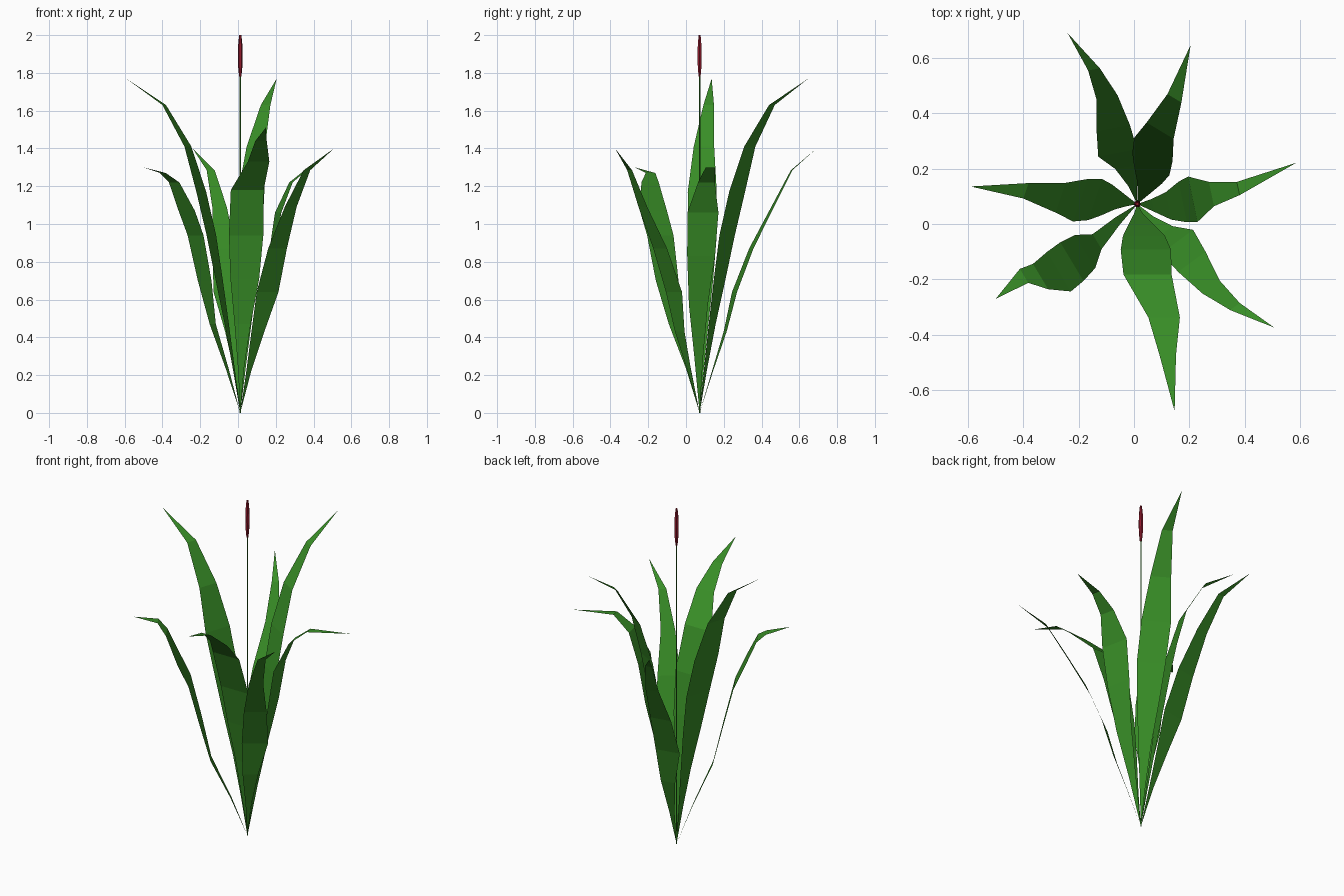
import bpy, bmesh
from math import cos, sin, radians, pi

if "Cube" in bpy.data.objects:
    bpy.data.objects.remove(bpy.data.objects["Cube"])

CX, CY = 0.012, 0.072   # root of the plant


def material(name, rgb):
    m = bpy.data.materials.new(name)
    m.diffuse_color = (*rgb, 1)
    m.use_nodes = True
    m.node_tree.nodes["Principled BSDF"].inputs["Base Color"].default_value = m.diffuse_color
    return m


GREEN = material("leaf_green", (0.04, 0.27, 0.02))
RED = material("spike_red", (0.28, 0.01, 0.025))


def finish(name, bm, mat):
    me = bpy.data.meshes.new(name)
    bm.to_mesh(me)
    bm.free()
    me.materials.append(mat)
    ob = bpy.data.objects.new(name, me)
    bpy.context.collection.objects.link(ob)


def leaf(name, angle, rows, tip):
    """Flat folded blade; rows are (reach, height, side a, side b)."""
    a = radians(angle)
    bm = bmesh.new()

    def vert(r, z, t):
        return bm.verts.new((CX + r * cos(a) - t * sin(a),
                             CY + r * sin(a) + t * cos(a), z))

    pairs = [(vert(r, z, t0), vert(r, z, t1)) for r, z, t0, t1 in rows]
    bm.faces.new((vert(0, 0, 0), *pairs[0]))
    for p, q in zip(pairs, pairs[1:]):
        bm.faces.new((p[0], p[1], q[1], q[0]))
    bm.faces.new((pairs[-1][1], pairs[-1][0], vert(*tip)))
    finish(name, bm, GREEN)


def lathe(name, profile, sides, mat):
    """Closed turned shape from (radius, height) points."""
    bm = bmesh.new()
    rings = [[bm.verts.new((CX + r * cos(2 * pi * i / sides),
                            CY + r * sin(2 * pi * i / sides), z))
              for i in range(sides)] for r, z in profile]
    for lo, hi in zip(rings, rings[1:]):
        for i in range(sides):
            j = (i + 1) % sides
            bm.faces.new((lo[i], lo[j], hi[j], hi[i]))
    bm.faces.new(rings[0][::-1])
    bm.faces.new(rings[-1])
    finish(name, bm, mat)


# Tall upright blades
tall = [(.035, .235, -.012, .02), (.072, .47, -.025, .045), (.11, .70, -.038, .08),
        (.15, .94, -.045, .112), (.20, 1.17, -.028, .134), (.27, 1.41, .01, .124),
        (.397, 1.63, .054, .113)]
for i, ang in enumerate((58.8, 161.3)):
    leaf(f"tall_leaf_{i + 1}", ang, tall, (.592, 1.77, .133))

# Wide spreading blades
spread = [(.07, .22, -.012, .02), (.14, .43, -.03, .055), (.195, .64, -.036, .107),
          (.285, .87, -.027, .096), (.40, 1.09, -.003, .075), (.508, 1.285, .042, .085)]
for i, ang in enumerate((100.7, -53.5)):
    leaf(f"spreading_leaf_{i + 1}", ang, spread, (.655, 1.40, .133))

# Front arching blade
leaf("front_leaf", -90,
     [(.035, .235, -.012, .02), (.07, .47, -.03, .055), (.115, .71, -.052, .10),
      (.165, .94, -.06, .122), (.255, 1.18, -.05, .124), (.41, 1.33, .04, .154),
      (.545, 1.44, .08, .14)], (.75, 1.51, .135))

# Right blade, bent flat at the end
leaf("right_leaf", 11.5,
     [(.055, .30, -.04, .008), (.11, .57, -.08, .022), (.163, .83, -.10, .05),
      (.20, 1.06, -.107, .061), (.27, 1.22, -.063, .027), (.369, 1.30, -.042, .007)],
     (.594, 1.30, .032))

# Left blade, drooping outward
leaf("left_leaf", 211,
     [(.09, .235, 0, .03), (.195, .47, .01, .073), (.25, .70, -.02, .12),
      (.31, .94, -.025, .138), (.369, 1.07, -.02, .147), (.435, 1.22, -.009, .098),
      (.485, 1.27, -.018, .041)], (.616, 1.30, .03))

# Stem and flower spike
lathe("stem", [(.004, 0), (.004, 1.79)], 4, GREEN)
lathe("flower_spike", [(.006, 1.78), (.011, 1.83), (.013, 1.89), (.011, 1.95), (.006, 2.0)], 6, RED)
